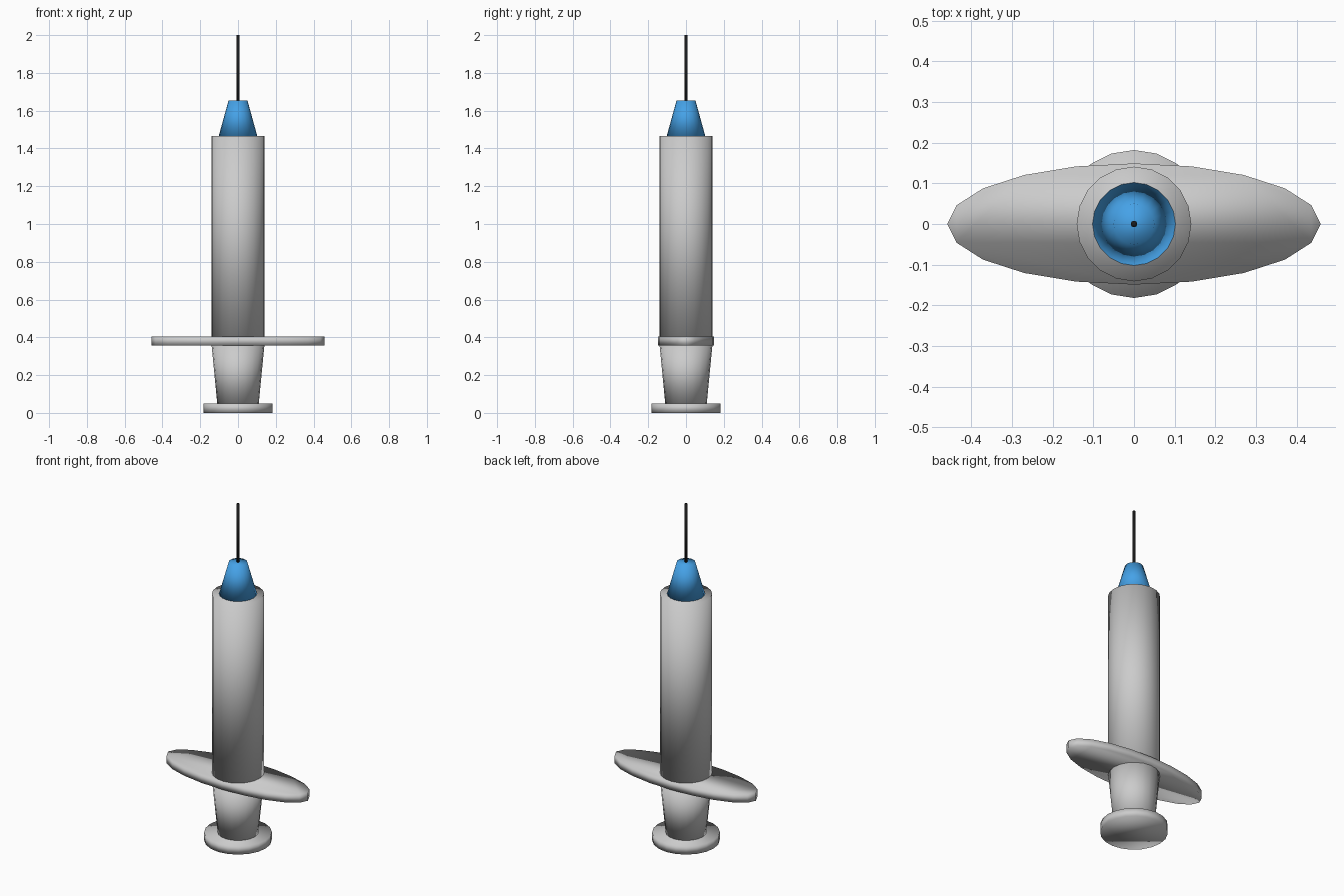
import bpy

if "Cube" in bpy.data.objects:
    bpy.data.objects.remove(bpy.data.objects["Cube"])


def material(name, rgb):
    mat = bpy.data.materials.new(name)
    mat.diffuse_color = (*rgb, 1)
    mat.use_nodes = True
    mat.node_tree.nodes["Principled BSDF"].inputs["Base Color"].default_value = mat.diffuse_color
    return mat


def frustum(name, r_low, r_high, z_low, z_high, mat=None, stretch=(1, 1), sides=20):
    """Smooth upright cylinder or cone between two heights."""
    bpy.ops.mesh.primitive_cone_add(vertices=sides, radius1=r_low, radius2=r_high,
                                    depth=z_high - z_low,
                                    location=(0, 0, (z_low + z_high) / 2))
    obj = bpy.context.object
    obj.name = name
    obj.scale = (*stretch, 1)
    bpy.ops.object.transform_apply(location=False, rotation=False, scale=True)
    bpy.ops.object.shade_smooth()
    if mat:
        obj.data.materials.append(mat)
    return obj


blue = material("blue_plastic", (0.06, 0.36, 0.8))
black = material("needle_black", (0.01, 0.01, 0.01))

# Plunger with its thumb rest
frustum("thumb_rest", 0.182, 0.182, 0.0, 0.05)
frustum("plunger", 0.11, 0.14, 0.05, 0.36)

# Oval finger flange and barrel
frustum("finger_flange", 1, 1, 0.358, 0.405, stretch=(0.459, 0.149))
frustum("barrel", 0.141, 0.141, 0.405, 1.466)

# Needle hub and needle
frustum("needle_hub", 0.102, 0.05, 1.466, 1.654, blue)
frustum("needle", 0.008, 0.008, 1.654, 2.0, black)
